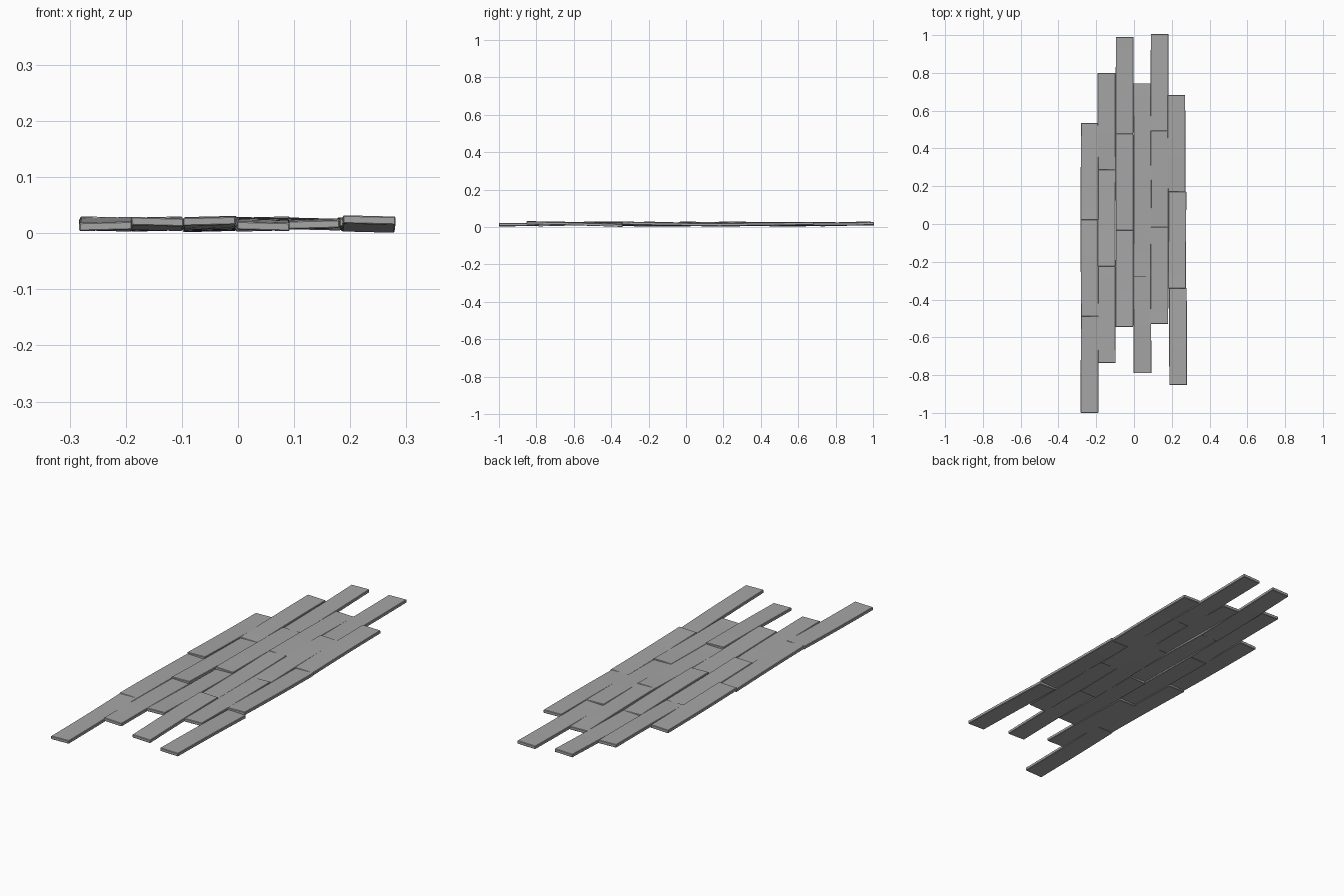
import bpy
import bmesh
import math

cube = bpy.data.objects.get("Cube")
if cube:
    bpy.data.objects.remove(cube, do_unlink=True)

grey = bpy.data.materials.new("weathered_grey")
grey.use_nodes = True
colour = (0.38, 0.38, 0.38, 1)
grey.diffuse_color = colour
grey.node_tree.nodes["Principled BSDF"].inputs["Base Color"].default_value = colour

LENGTH, WIDTH, THICK = 0.513, 0.094, 0.015
MID = 0.0165


def plank(name, x, y, pitch, roll, bow, yaw):
    """One chamfered board, cut across its length so that it can bow."""
    bm = bmesh.new()
    bmesh.ops.create_cube(bm, size=1)
    bmesh.ops.scale(bm, vec=(WIDTH, LENGTH, THICK), verts=bm.verts)
    bmesh.ops.bevel(bm, geom=bm.edges[:], offset=0.002, segments=1, affect='EDGES')
    for i in range(1, 8):
        bmesh.ops.bisect_plane(bm, geom=bm.verts[:] + bm.edges[:] + bm.faces[:],
                               plane_co=(0, LENGTH * (i / 8 - 0.5), 0),
                               plane_no=(0, 1, 0))
    for v in bm.verts:
        t = v.co.y / LENGTH * 2
        s = v.co.x / WIDTH * 2
        v.co.z += MID + pitch * t + roll * s + bow * math.cos(math.pi * t / 2)
        v.co.x += x + yaw * t
        v.co.y += y + LENGTH / 2
        v.co.z = min(max(v.co.z, 0), 0.032)
    mesh = bpy.data.meshes.new(name)
    bm.to_mesh(mesh)
    bm.free()
    mesh.materials.append(grey)
    obj = bpy.data.objects.new(name, mesh)
    bpy.context.collection.objects.link(obj)


# Rows from right to left: centre x, front y, pitch of each board
rows = [
    (-0.235, -1.0, (0.004, -0.005, -0.004)),
    (-0.145, -0.735, (-0.004, -0.005, 0.003)),
    (-0.050, -0.545, (-0.005, -0.004, 0.006)),
    (0.044, -0.79, (0.004, 0.005, -0.004)),
    (0.135, -0.53, (0.001, 0.003, 0.001)),
    (0.230, -0.852, (-0.007, -0.004, 0.003)),
]
for r, (x, front, pitches) in enumerate(rows):
    for b, pitch in enumerate(pitches):
        side = (-1) ** (r + b)
        drift = (0.003 - 0.004 * b) if r == 5 else 0
        plank(f"plank_row_{r + 1}_board_{b + 1}", x + drift,
              front + b * (LENGTH - 0.002), pitch,
              0.0012 * side, -0.0015 * side, 0.001 * side)
